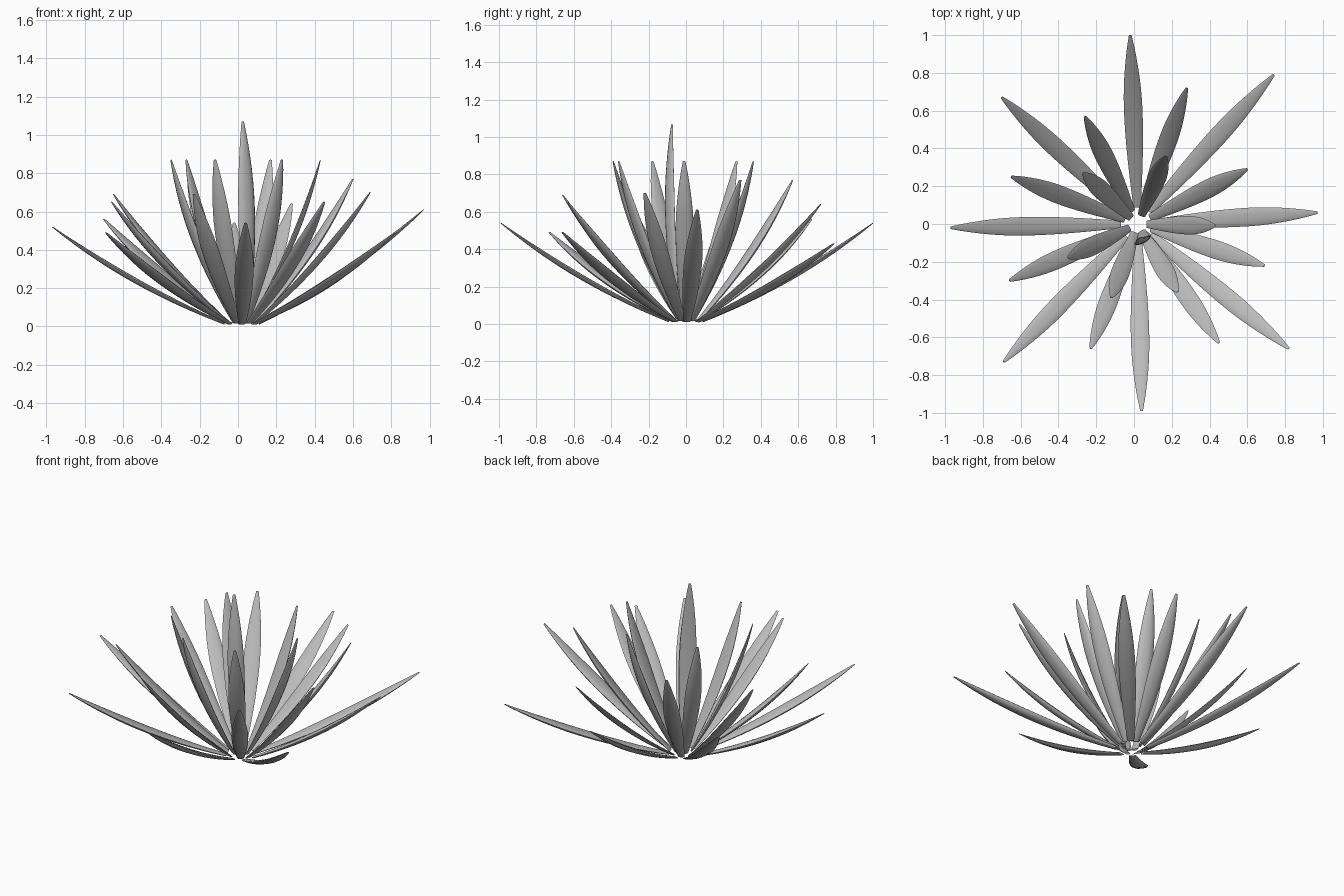
import bpy, bmesh, math
from mathutils import Vector

cube = bpy.data.objects.get("Cube")
if cube:
    bpy.data.objects.remove(cube)

grey = bpy.data.materials.new("leaf_grey")
grey.use_nodes = True
colour = (0.5, 0.5, 0.5, 1)
grey.diffuse_color = colour
grey.node_tree.nodes["Principled BSDF"].inputs["Base Color"].default_value = colour

CENTRE = Vector((0.02, 0, 0))
SEGMENTS, SIDES = 16, 5
UP = Vector((0, 0, 1))


def half_width(t):
    """Narrow foot, widest past the middle, tapering to a blunt point."""
    if t < 0.55:
        return 0.02 + 0.029 * math.sin(math.pi / 2 * t / 0.55)
    return 0.007 + 0.042 * max(math.cos(math.pi / 2 * (t - 0.55) / 0.45), 0) ** 0.9


def make_leaf(name, tip, radius, height, facing=None):
    tip = Vector(tip)
    flat = Vector(facing or (tip.x - CENTRE.x, tip.y - CENTRE.y, 0)).normalized()
    root = CENTRE + flat * radius + UP * height
    side = UP.cross(flat).normalized()
    chord = tip - root
    # Control point pushed outward and down gives the gentle upward curl
    below = side.cross(chord).normalized()
    if below.dot(flat) < 0:
        below = -below
    control = (root + tip) / 2 + below * 0.065
    bm = bmesh.new()
    rings = []
    for i in range(SEGMENTS + 1):
        t = i / SEGMENTS
        point = root * (1 - t) ** 2 + control * 2 * t * (1 - t) + tip * t * t
        along = ((control - root) * (1 - t) + (tip - control) * t).normalized()
        out = along.cross(side).normalized()
        if out.dot(below) < 0:
            out = -out
        w = half_width(t)
        # Fleshy section: rounded back, gently domed inner face
        ring = []
        for depth, steps in ((0.4, range(SIDES)), (-0.2, range(SIDES, 0, -1))):
            for k in steps:
                a = math.pi * k / SIDES
                ring.append(bm.verts.new(point + side * w * math.cos(a)
                                         + out * w * (depth * math.sin(a) - 0.1)))
        rings.append(ring)
    n = len(rings[0])
    for low, high in zip(rings, rings[1:]):
        for k in range(n):
            bm.faces.new((low[k], low[(k + 1) % n], high[(k + 1) % n], high[k]))
    bm.faces.new(rings[0])
    bm.faces.new(rings[-1])
    bmesh.ops.recalc_face_normals(bm, faces=bm.faces)
    mesh = bpy.data.meshes.new(name)
    bm.to_mesh(mesh)
    bm.free()
    mesh.materials.append(grey)
    leaf = bpy.data.objects.new(name, mesh)
    bpy.context.collection.objects.link(leaf)
    bpy.ops.object.select_all(action="DESELECT")
    leaf.select_set(True)
    bpy.context.view_layer.objects.active = leaf
    bpy.ops.object.shade_smooth_by_angle(angle=math.radians(60))


# Whorls from the spreading outside inward: root radius, root height, leaf tips
whorls = {
    "outer_leaf": (0.09, 0.015, [
        (-0.02, 1, 0.54), (0.74, 0.79, 0.43), (-0.7, 0.67, 0.56), (-0.97, -0.02, 0.52),
        (-0.69, -0.73, 0.49), (0.04, -0.99, 0.54), (0.82, -0.66, 0.49), (0.97, 0.06, 0.61)]),
    "middle_leaf": (0.075, 0.02, [
        (0.28, 0.72, 0.64), (-0.26, 0.57, 0.77), (-0.65, 0.25, 0.69), (-0.66, -0.3, 0.65),
        (-0.23, -0.66, 0.69), (0.45, -0.63, 0.65), (0.69, -0.22, 0.7), (0.6, 0.29, 0.77)]),
    "inner_leaf": (0.05, 0.03, [
        (-0.27, 0.27, 0.87), (-0.35, -0.18, 0.87), (-0.12, -0.39, 0.87),
        (0.23, -0.36, 0.87), (0.43, -0.01, 0.87), (0.17, 0.36, 0.87)]),
}
for whorl, (radius, height, tips) in whorls.items():
    for number, tip in enumerate(tips, 1):
        make_leaf(f"{whorl}_{number}", tip, radius, height)

# Single upright leaf at the heart, turned a little to one side
make_leaf("heart_leaf", (0.025, -0.075, 1.07), 0.045, 0.03, (0.45, -0.85, 0))
